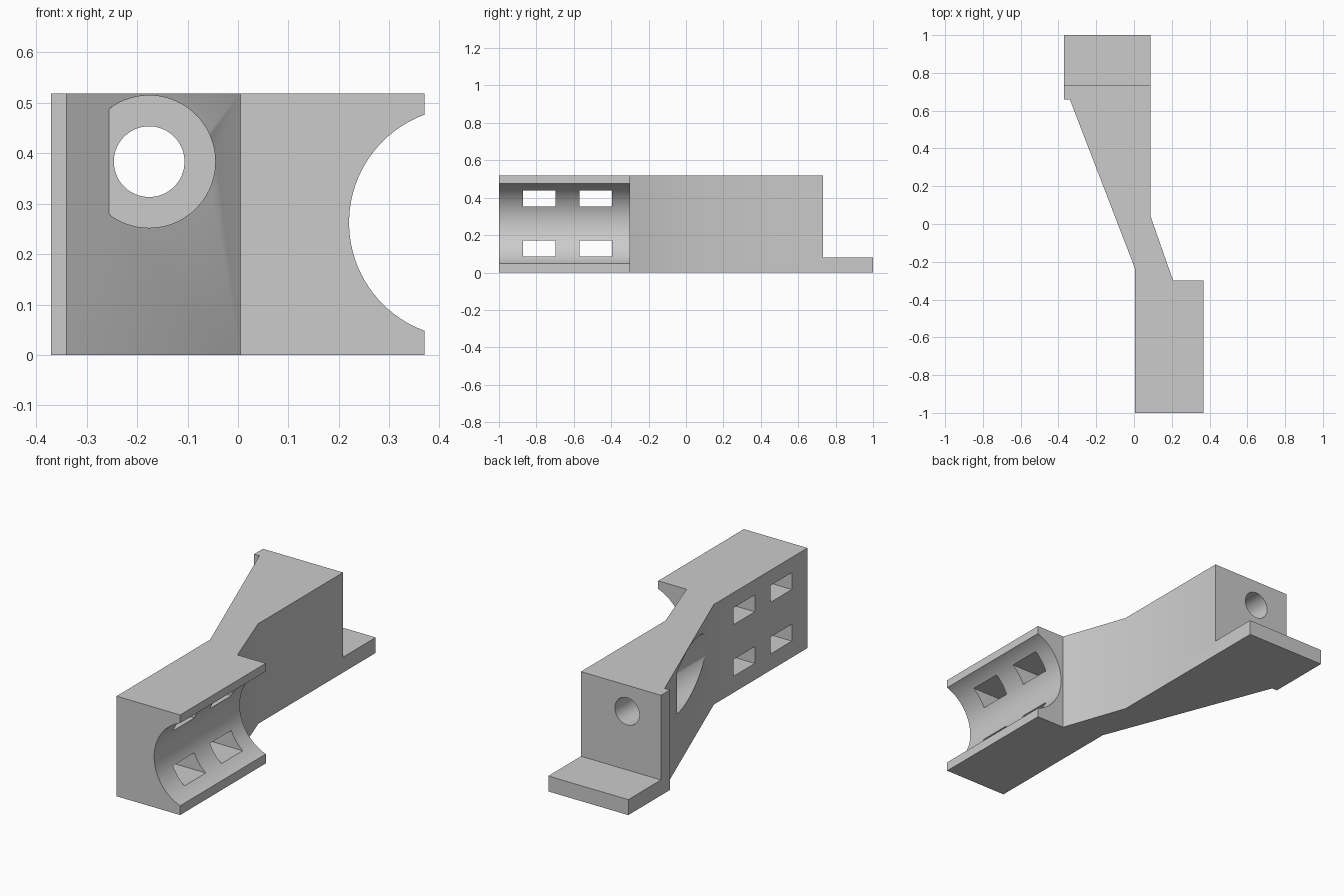
import bpy
import bmesh
import math
from mathutils import Matrix

if "Cube" in bpy.data.objects:
    bpy.data.objects.remove(bpy.data.objects["Cube"])

HEIGHT = 0.518
FRONT, BACK = -1.0, 1.0
BLOCK_END = -0.30      # rear end of the cradle block
FACE_Y = 0.733         # upright rear face above the foot plate
FOOT = 0.08            # foot plate thickness
BORE_X, BORE_Z = -0.176, 0.383

grey = bpy.data.materials.new("plain grey")
grey.use_nodes = True
grey.diffuse_color = (0.6, 0.6, 0.6, 1)
grey.node_tree.nodes["Principled BSDF"].inputs["Base Color"].default_value = (0.6, 0.6, 0.6, 1)


def make_object(name, bm):
    bmesh.ops.recalc_face_normals(bm, faces=bm.faces)
    mesh = bpy.data.meshes.new(name)
    bm.to_mesh(mesh)
    bm.free()
    mesh.materials.append(grey)
    obj = bpy.data.objects.new(name, mesh)
    bpy.context.collection.objects.link(obj)
    return obj


def prism(name, outline, height):
    bm = bmesh.new()
    face = bm.faces.new([bm.verts.new((x, y, 0)) for x, y in outline])
    top = bmesh.ops.extrude_face_region(bm, geom=[face])["geom"]
    bmesh.ops.translate(bm, vec=(0, 0, height),
                        verts=[v for v in top if isinstance(v, bmesh.types.BMVert)])
    return make_object(name, bm)


def box(name, low, high):
    bm = bmesh.new()
    bmesh.ops.create_cube(bm, size=1)
    for v in bm.verts:
        v.co = [(a + b) / 2 + c * (b - a) for a, b, c in zip(low, high, v.co)]
    return make_object(name, bm)


def rod(name, x, z, radius, y0, y1):
    bm = bmesh.new()
    place = Matrix.Translation((x, (y0 + y1) / 2, z)) @ Matrix.Rotation(math.pi / 2, 4, "X")
    bmesh.ops.create_cone(bm, cap_ends=True, segments=96, radius1=radius,
                          radius2=radius, depth=y1 - y0, matrix=place)
    return make_object(name, bm)


# Body: rear block, tapered neck and offset front block
body = prism("bracket_body", [
    (0.005, FRONT), (0.369, FRONT), (0.369, BLOCK_END), (0.207, BLOCK_END),
    (0.088, 0.04), (0.088, BACK), (-0.37, BACK), (-0.37, 0.66),
    (-0.34, 0.66), (0.005, -0.235)], HEIGHT)

# Cutters: space above the foot, round cradle, screw hole and its counterbore
cutters = [
    box("foot_cutter", (-1, FACE_Y, FOOT), (1, 2, 1)),
    rod("cradle_cutter", 0.448, 0.262, 0.228, FRONT - 0.1, BLOCK_END + 0.05),
    rod("screw_hole_cutter", BORE_X, BORE_Z, 0.07, 0, BACK),
    rod("counterbore_cutter", BORE_X, BORE_Z, 0.131, -0.28, 0.44),
]
# Strap slots through the cradle wall
for y in (-0.872, -0.57):
    for z in (0.085, 0.352):
        cutters.append(box("slot_cutter", (-0.1, y, z), (0.42, y + 0.174, z + 0.087)))

bpy.context.view_layer.objects.active = body
for cutter in cutters:
    cutter.hide_render = True
    cut = body.modifiers.new(cutter.name, "BOOLEAN")
    cut.operation = "DIFFERENCE"
    cut.solver = "EXACT"
    cut.object = cutter
    bpy.ops.object.modifier_apply(modifier=cut.name)
    bpy.data.objects.remove(cutter)

# Smooth the curved walls, keep hard edges
for obj in bpy.context.selected_objects:
    obj.select_set(False)
body.select_set(True)
bpy.ops.object.shade_smooth_by_angle(angle=math.radians(30))
